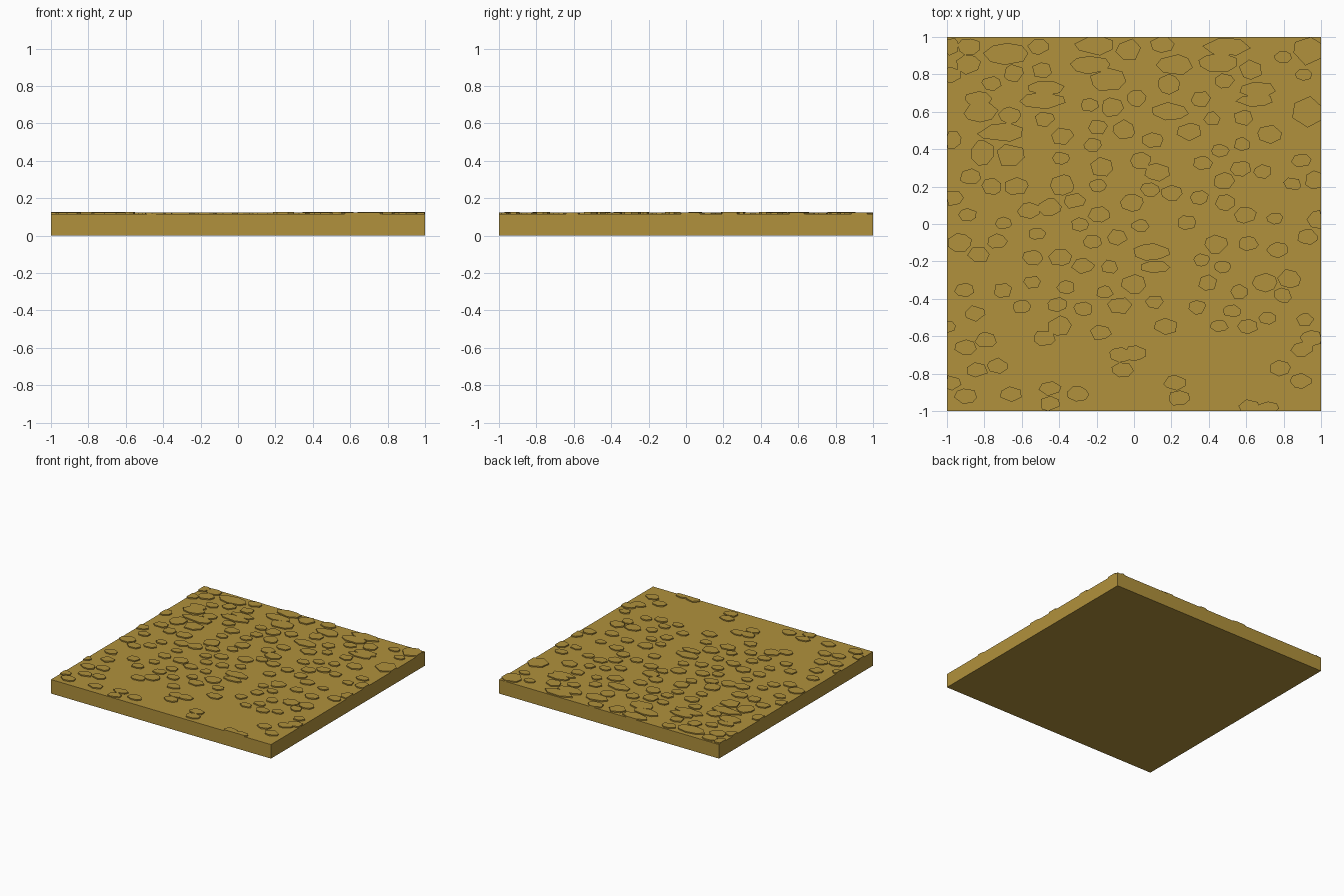
import bpy, bmesh, math, random

if "Cube" in bpy.data.objects:
    bpy.data.objects.remove(bpy.data.objects["Cube"])

random.seed(11)
SLAB_TOP = 0.115
PEBBLE_TOP = 0.125

earth = bpy.data.materials.new("ochre earth")
earth.diffuse_color = (0.44, 0.285, 0.045, 1)
earth.use_nodes = True
earth.node_tree.nodes["Principled BSDF"].inputs["Base Color"].default_value = earth.diffuse_color


def finish(bm, name):
    mesh = bpy.data.meshes.new(name)
    bmesh.ops.recalc_face_normals(bm, faces=bm.faces)
    bm.to_mesh(mesh)
    bm.free()
    mesh.materials.append(earth)
    obj = bpy.data.objects.new(name, mesh)
    bpy.context.collection.objects.link(obj)
    return obj


def add_pebble(bm, x, y, rx, ry):
    """Flat irregular stone with upright sides, trimmed at the tile border."""
    n = random.choice((6, 7, 7, 8))
    start = random.uniform(0, math.tau)
    top = PEBBLE_TOP - random.uniform(0, 0.0012)
    low, high = [], []
    for i in range(n):
        a = start + (i + random.uniform(-0.22, 0.22)) * math.tau / n
        k = random.uniform(0.93, 1.08)
        px = max(-1, min(1, x + rx * k * math.cos(a)))
        py = max(-1, min(1, y + ry * k * math.sin(a)))
        low.append(bm.verts.new((px, py, SLAB_TOP)))
        high.append(bm.verts.new((px, py, top)))
    bm.faces.new(high)
    for i in range(n):
        j = (i + 1) % n
        bm.faces.new((low[i], low[j], high[j], high[i]))


# ground slab
bm = bmesh.new()
bmesh.ops.create_cube(bm, size=1)
for v in bm.verts:
    v.co = (v.co.x * 2, v.co.y * 2, (v.co.z + 0.5) * SLAB_TOP)
finish(bm, "ground_slab")

# large stones: x, y, half width, half depth
large = [
    (-.68, .91, .12, .06), (-.21, .96, .11, .06), (-.03, .93, .065, .06),
    (-.23, .85, .11, .05), (-.14, .77, .10, .06), (.49, .95, .13, .05),
    (.45, .86, .11, .05), (.22, .85, .10, .055), (.93, .94, .08, .09),
    (.93, .60, .09, .09), (-.49, .66, .12, .045), (-.47, .73, .10, .04),
    (-.82, .60, .09, .055), (-.71, .49, .125, .05), (-.81, .38, .065, .07),
    (-.66, .37, .08, .065), (.66, .72, .10, .04), (.65, .66, .10, .035),
    (.19, .60, .10, .05), (.09, -.15, .10, .045), (.11, -.23, .08, .035),
    (-.83, .67, .075, .04)]
bm = bmesh.new()
for stone in large:
    add_pebble(bm, *stone)
finish(bm, "large_stones")

# sparse pebbles along the front
front = [
    (-.90, -.66), (-.79, -.62), (-.84, -.78), (-.73, -.76), (-.98, -.85),
    (-.90, -.92), (-.66, -.91), (-.45, -.88), (-.45, -.96), (-.30, -.91),
    (-.07, -.70), (.01, -.69), (-.06, -.78), (.22, -.85), (.24, -.93),
    (.62, -.98), (.72, -.99), (.78, -.77), (.89, -.84), (.90, -.67),
    (.95, -.61), (-.48, -.61), (-.18, -.58)]
bm = bmesh.new()
for x, y in front:
    add_pebble(bm, x, y, 0.06, 0.042)
finish(bm, "front_pebbles")

# small pebbles scattered over the rest, clear of the large stones
bm = bmesh.new()
placed = list(front)
goal = len(front) + 108
for _ in range(6000):
    if len(placed) >= goal:
        break
    x, y = random.uniform(-1, 1), random.uniform(-0.55, 0.97)
    near_large = any(abs(x - a) < w + 0.05 and abs(y - b) < d + 0.04
                     for a, b, w, d in large)
    if near_large or any(math.hypot(x - a, (y - b) * 1.2) < 0.11 for a, b in placed):
        continue
    placed.append((x, y))
    r = random.uniform(0.045, 0.068)
    add_pebble(bm, x, y, r, r * random.uniform(0.7, 0.85))
finish(bm, "small_pebbles")
